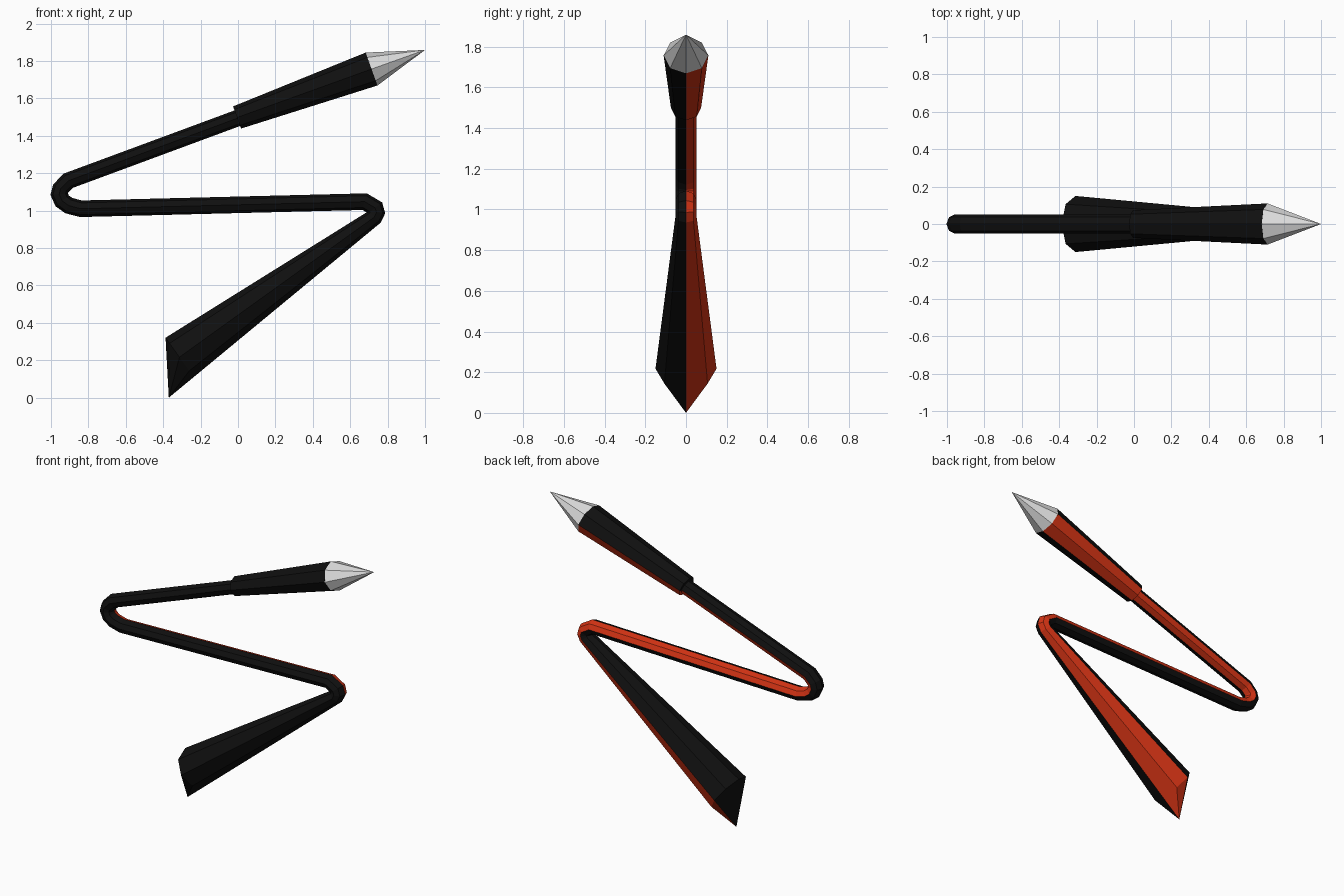
import bpy, bmesh, math
from mathutils import Vector

if "Cube" in bpy.data.objects:
    bpy.data.objects.remove(bpy.data.objects["Cube"])


def material(name, rgb):
    m = bpy.data.materials.new(name)
    m.diffuse_color = (*rgb, 1)
    m.use_nodes = True
    m.node_tree.nodes["Principled BSDF"].inputs["Base Color"].default_value = m.diffuse_color
    return m


black = material("black", (0.005, 0.005, 0.005))
red = material("red", (0.66, 0.033, 0.007))
silver = material("silver", (0.72, 0.72, 0.72))

SIDES = 8
FLAT = 0.85     # depth of the cross-section relative to its width


def loft(name, path, mats, tip=None):
    """Sweep a flattened octagon along (x, z, radius) points in the y = 0 plane."""
    bm = bmesh.new()
    pts = [Vector((p[0], p[1])) for p in path]
    rings = []
    for i, (x, z, r) in enumerate(path):
        a = (pts[i] - pts[max(i - 1, 0)]) if i else (pts[1] - pts[0])
        b = (pts[i + 1] - pts[i]) if i < len(pts) - 1 else a
        a, b = a.normalized(), b.normalized()
        t = (a + b).normalized()
        n = Vector((-t.y, t.x)) / max(t.dot(a), 0.5)    # mitred normal
        ring = []
        for k in range(SIDES):
            ang = math.tau * k / SIDES
            o = n * (r * FLAT * math.cos(ang))
            ring.append(bm.verts.new((x + o.x, r * math.sin(ang), z + o.y)))
        rings.append(ring)
    if tip:     # pull the underside corner of the first ring out to a point
        rings[0][4].co = tip

    def face(verts, coloured):
        f = bm.faces.new(verts)
        f.material_index = int(coloured and len(mats) > 1)

    # the quarter between the +y side and the underside is the second colour
    for r0, r1 in zip(rings, rings[1:]):
        for k in range(SIDES):
            j = (k + 1) % SIDES
            face((r0[k], r0[j], r1[j], r1[k]), k in (2, 3))
    # end caps fan out from the underside corner
    for ring in (rings[0], rings[-1]):
        c = ring[4]
        face((c, ring[2], ring[3]), True)
        for k in (5, 6, 7, 0, 1):
            face((c, ring[k], ring[(k + 1) % SIDES]), False)
    bmesh.ops.remove_doubles(bm, verts=bm.verts, dist=0.0005)
    bmesh.ops.recalc_face_normals(bm, faces=bm.faces)
    me = bpy.data.meshes.new(name)
    bm.to_mesh(me)
    bm.free()
    for m in mats:
        me.materials.append(m)
    ob = bpy.data.objects.new(name, me)
    bpy.context.collection.objects.link(ob)
    return ob


R = 0.052
# zigzag shaft: tapered lower arm, right bend, middle arm, left bend, upper arm
loft("zigzag_shaft", [
    (-0.313, 0.217, 0.15), (0.728, 0.965, R), (0.74, 0.99, R), (0.733, 1.015, R),
    (0.677, 1.048, R), (-0.84, 1.01, R), (-0.905, 1.027, R), (-0.94, 1.052, R),
    (-0.956, 1.088, R), (-0.948, 1.118, R), (-0.907, 1.16, R), (0.05, 1.514, R),
], [black, red], tip=(-0.37, 0, 0))

# thick sleeve behind the point
loft("sleeve", [(-0.005, 1.498, 0.074), (0.714, 1.757, 0.11)], [black, red])

# metal point
loft("metal_point", [(0.714, 1.757, 0.11), (1.0, 1.859, 0.0001)], [silver])
